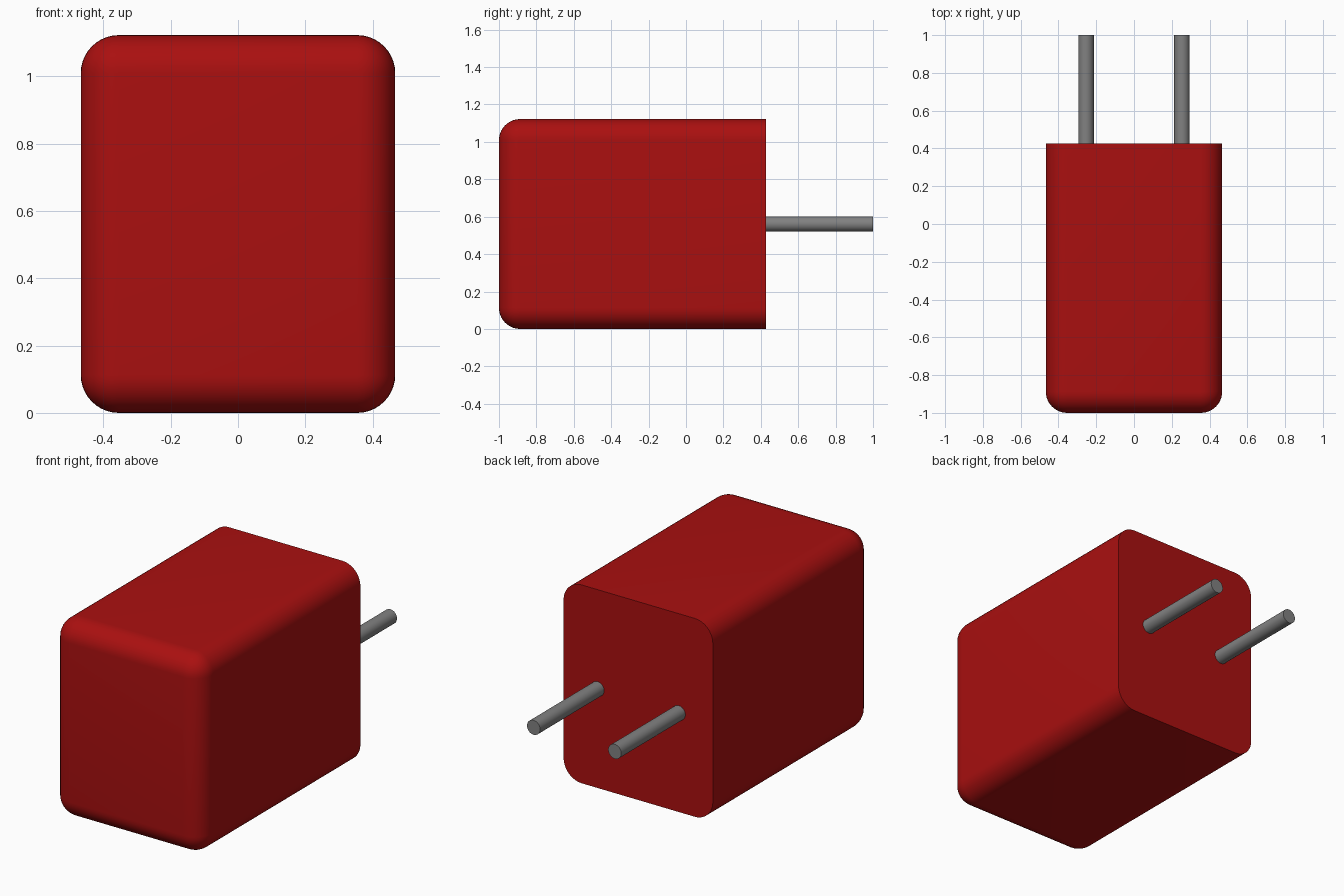
import bpy
import bmesh
import math
from mathutils import Matrix, Vector

WIDTH, HEIGHT = 0.934, 1.122
FRONT, BACK, TIP = -1.0, 0.427, 1.0
ROUND = 0.113
PIN_RADIUS, PIN_X = 0.041, 0.254

default = bpy.data.objects.get("Cube")
if default:
    bpy.data.objects.remove(default, do_unlink=True)


def make_material(name, rgb, roughness):
    mat = bpy.data.materials.new(name)
    mat.use_nodes = True
    mat.diffuse_color = (*rgb, 1)
    bsdf = next(n for n in mat.node_tree.nodes if n.type == 'BSDF_PRINCIPLED')
    bsdf.inputs["Base Color"].default_value = (*rgb, 1)
    bsdf.inputs["Roughness"].default_value = roughness
    return mat


def finish(bm, name, mat):
    bmesh.ops.recalc_face_normals(bm, faces=bm.faces)
    mesh = bpy.data.meshes.new(name)
    bm.to_mesh(mesh)
    bm.free()
    mesh.materials.append(mat)
    obj = bpy.data.objects.new(name, mesh)
    bpy.context.collection.objects.link(obj)
    bpy.ops.object.select_all(action='DESELECT')
    obj.select_set(True)
    bpy.context.view_layer.objects.active = obj
    bpy.ops.object.shade_smooth_by_angle(angle=math.radians(35))
    return obj


red = make_material("red plastic", (0.4, 0.005, 0.005), 0.5)
grey = make_material("grey metal", (0.22, 0.22, 0.22), 0.4)

# Housing: a box rounded on every edge except the flat back rim
bm = bmesh.new()
centre = Vector((0, (FRONT + BACK) / 2, HEIGHT / 2))
size = Matrix.Diagonal((WIDTH, BACK - FRONT, HEIGHT, 1))
bmesh.ops.create_cube(bm, size=1, matrix=Matrix.Translation(centre) @ size)
edges = [e for e in bm.edges if min(v.co.y for v in e.verts) < centre.y]
bmesh.ops.bevel(bm, geom=edges, offset=ROUND, offset_type='OFFSET',
                segments=10, profile=0.5, affect='EDGES', clamp_overlap=True)
finish(bm, "housing", red)

# Pins: a mirrored pair of round rods standing out of the back
for side, x in (("left", PIN_X), ("right", -PIN_X)):
    bm = bmesh.new()
    root = BACK - 0.02
    place = Matrix.Translation((x, (root + TIP) / 2, HEIGHT / 2))
    bmesh.ops.create_cone(bm, cap_ends=True, segments=32,
                          radius1=PIN_RADIUS, radius2=PIN_RADIUS,
                          depth=TIP - root,
                          matrix=place @ Matrix.Rotation(math.pi / 2, 4, 'X'))
    finish(bm, side + "_pin", grey)
